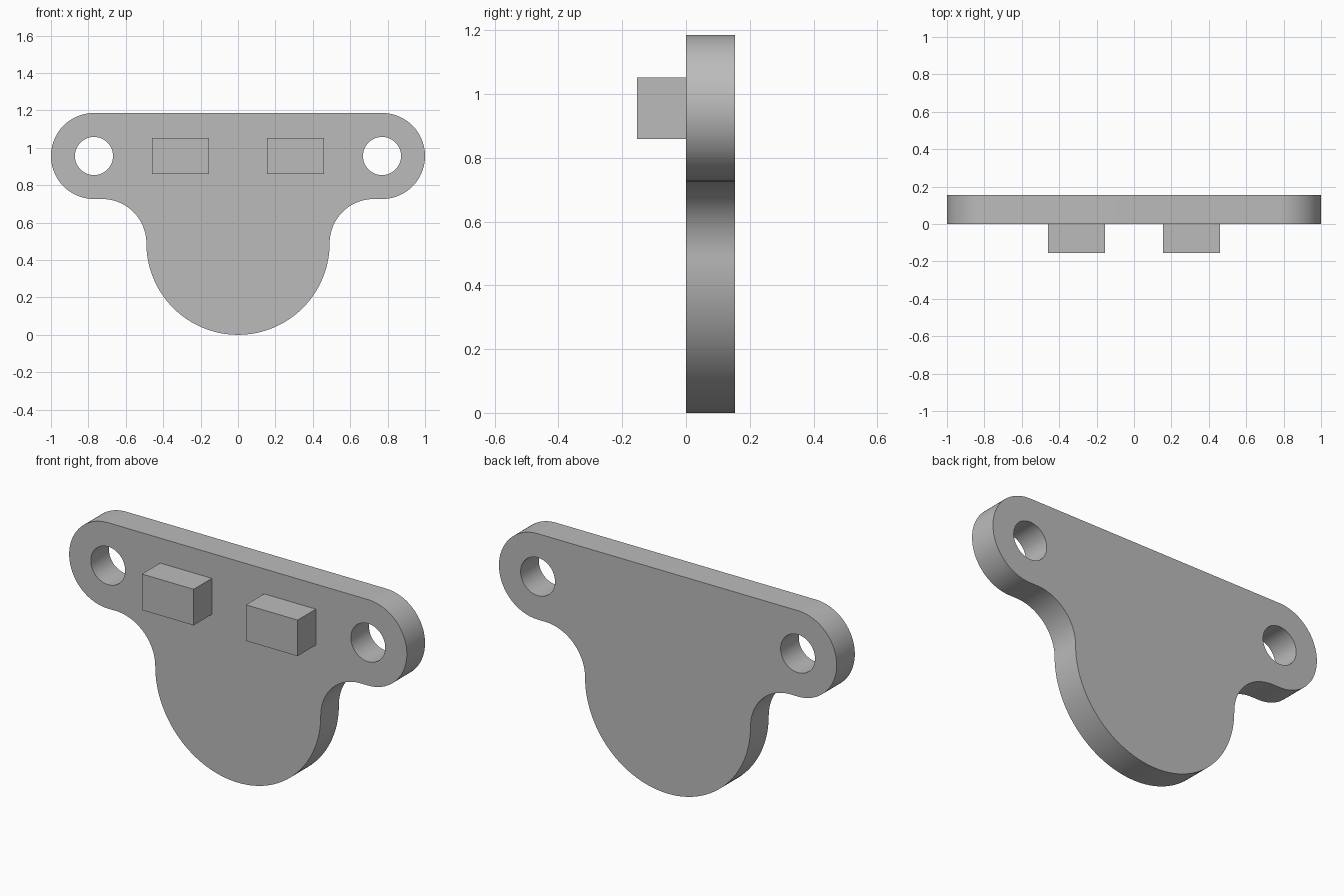
import bpy
import bmesh
from math import radians, sin, cos
from mathutils import Vector

cube = bpy.data.objects.get("Cube")
if cube:
    bpy.data.objects.remove(cube, do_unlink=True)

THICK = 0.154
BODY_R = 0.49
EAR = (0.77, 0.956)
EAR_R = 0.23
HOLE_R = 0.102
FILLET_R = EAR[1] - EAR_R - BODY_R

grey = bpy.data.materials.new("plain grey")
grey.use_nodes = True
colour = (0.5, 0.5, 0.5, 1)
grey.diffuse_color = colour
grey.node_tree.nodes["Principled BSDF"].inputs["Base Color"].default_value = colour


def arc(cx, cz, r, start, end, steps):
    """Points along an arc in the front plane, angles in degrees."""
    angles = [radians(start + (end - start) * i / steps) for i in range(steps + 1)]
    return [Vector((cx + r * cos(a), 0, cz + r * sin(a))) for a in angles]


def finish(name, bm):
    bmesh.ops.recalc_face_normals(bm, faces=bm.faces)
    mesh = bpy.data.meshes.new(name)
    bm.to_mesh(mesh)
    bm.free()
    mesh.materials.append(grey)
    obj = bpy.data.objects.new(name, mesh)
    bpy.context.collection.objects.link(obj)
    return obj


def add_loop(bm, points):
    verts = [bm.verts.new(p) for p in points]
    for a, b in zip(verts, verts[1:] + verts[:1]):
        bm.edges.new((a, b))


# Plate outline: right half from the bottom tip to the top edge, then mirrored
half = arc(0, BODY_R, BODY_R, -90, 0, 32)
half += arc(BODY_R + FILLET_R, BODY_R, FILLET_R, 180, 90, 24)[1:]
half += arc(*EAR, EAR_R, -90, 90, 48)
mirrored = [Vector((-p.x, 0, p.z)) for p in reversed(half[1:])]

# Plate with two round screw holes
bm = bmesh.new()
add_loop(bm, half + mirrored)
for side in (-1, 1):
    add_loop(bm, arc(side * EAR[0], EAR[1], HOLE_R, 0, 360, 48)[:-1])
bmesh.ops.triangle_fill(bm, edges=bm.edges[:], use_beauty=True, normal=(0, -1, 0))
back = bmesh.ops.extrude_face_region(bm, geom=bm.faces[:], use_keep_orig=True)
bmesh.ops.translate(bm, vec=(0, THICK, 0),
                    verts=[g for g in back["geom"] if isinstance(g, bmesh.types.BMVert)])
plate = finish("mounting_plate", bm)
bpy.context.view_layer.objects.active = plate
plate.select_set(True)
bpy.ops.object.shade_smooth_by_angle(angle=radians(30))

# Two blocks standing out of the front
for name, side in (("left_block", 1), ("right_block", -1)):
    bm = bmesh.new()
    bmesh.ops.create_cube(bm, size=1)
    bmesh.ops.scale(bm, vec=(0.306, THICK, 0.193), verts=bm.verts)
    bmesh.ops.translate(bm, vec=(side * 0.308, -THICK / 2, 0.956), verts=bm.verts)
    finish(name, bm)
